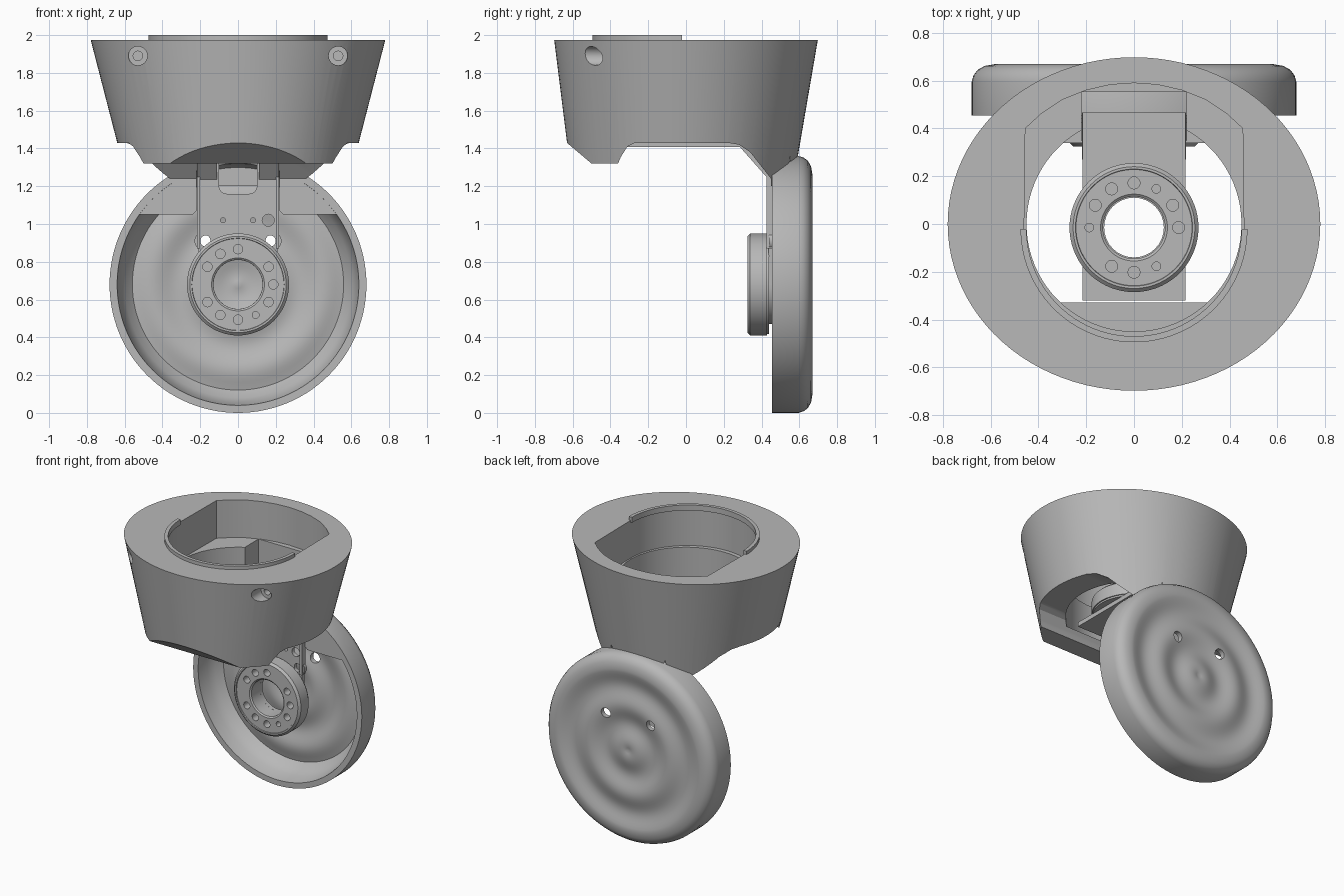
import bpy, bmesh, math
from mathutils import Matrix, Vector

cube = bpy.data.objects.get("Cube")
if cube:
    bpy.data.objects.remove(cube, do_unlink=True)

grey = bpy.data.materials.new("plain grey")
grey.use_nodes = True
grey.diffuse_color = (0.48, 0.48, 0.48, 1)
grey.node_tree.nodes["Principled BSDF"].inputs["Base Color"].default_value = grey.diffuse_color


def finish(name, bm):
    bmesh.ops.recalc_face_normals(bm, faces=bm.faces)
    mesh = bpy.data.meshes.new(name)
    bm.to_mesh(mesh)
    bm.free()
    mesh.materials.append(grey)
    obj = bpy.data.objects.new(name, mesh)
    bpy.context.collection.objects.link(obj)
    return obj


def loft(name, rings):
    """Solid through rings with equal point counts."""
    bm = bmesh.new()
    loops = [[bm.verts.new(p) for p in ring] for ring in rings]
    n = len(loops[0])
    for a, b in zip(loops, loops[1:]):
        for i in range(n):
            j = (i + 1) % n
            bm.faces.new((a[i], a[j], b[j], b[i]))
    bm.faces.new(loops[0])
    bm.faces.new(loops[-1])
    return finish(name, bm)


def prism(name, pts, axis, lo, hi):
    """Outline pushed along one axis."""
    place = {"x": lambda a, b, t: (t, a, b),
             "y": lambda a, b, t: (a, t, b),
             "z": lambda a, b, t: (a, b, t)}[axis]
    return loft(name, [[place(a, b, t) for a, b in pts] for t in (lo, hi)])


def arc(r, a0, a1, n, cx=0, cy=0, ry=None):
    angles = [math.radians(a0 + (a1 - a0) * i / n) for i in range(n + 1)]
    return [(cx + r * math.cos(t), cy + (ry or r) * math.sin(t)) for t in angles]


def circle(r, cx=0, cy=0, n=32, ry=None):
    return arc(r, 0, 360, n, cx, cy, ry)[:-1]


def rect(x0, x1, y0, y1):
    return [(x0, y0), (x1, y0), (x1, y1), (x0, y1)]


def lathe(name, profile, steps=96):
    """Closed (radius, height) profile turned about z."""
    bm = bmesh.new()
    vs = [bm.verts.new((r, 0, h)) for r, h in profile]
    edges = [bm.edges.new((vs[i - 1], vs[i])) for i in range(len(vs))
             if profile[i - 1][0] + profile[i][0] > 0]
    bmesh.ops.spin(bm, geom=vs + edges, cent=(0, 0, 0), axis=(0, 0, 1),
                   angle=math.tau, steps=steps)
    bmesh.ops.remove_doubles(bm, verts=bm.verts, dist=1e-5)
    return finish(name, bm)


def cut(obj, *cutters, operation="DIFFERENCE"):
    for cutter in cutters:
        cutter.hide_render = True
        mod = obj.modifiers.new("cut", "BOOLEAN")
        mod.operation = operation
        mod.solver = "EXACT"
        mod.object = cutter
        bpy.context.view_layer.objects.active = obj
        with bpy.context.temp_override(object=obj, active_object=obj):
            bpy.ops.object.modifier_apply(modifier=mod.name)
        bpy.data.objects.remove(cutter, do_unlink=True)


# Tapered oval housing, trimmed underneath by a side outline
housing = loft("housing", [
    [(x, y, 1.2) for x, y in circle(0.58, 0, -0.018, 96, 0.583)],
    [(x, y, 1.975) for x, y in circle(0.78, 0, 0, 96, 0.698)]])
underside = [(-0.75, 1.53), (-0.5, 1.32), (-0.36, 1.32), (-0.345, 1.355),
             (-0.31, 1.41), (-0.27, 1.43), (0.22, 1.43), (0.28, 1.42),
             (0.34, 1.38), (0.45, 1.24), (0.45, 1), (-0.75, 1)]
half = [(0.455, 0.4), (0.39, 0.46), (0.3, 0.52), (0.2, 0.56), (0.1, 0.583)]
opening = (arc(0.46, 180, 360, 40, 0, -0.02) + half + [(0, 0.59)]
           + [(-x, y) for x, y in reversed(half)])
cut(housing,
    prism("trim", underside, "x", -1, 1),
    prism("opening", opening, "z", 1.7, 2.1),
    prism("bore", circle(0.45, 0, 0, 80), "z", 1.38, 1.83),
    prism("neck_channel", rect(-0.22, 0.22, 0.35, 0.552), "z", 1.1, 1.76))
for s in (-1, 1):
    cut(housing,
        prism("counterbore", circle(0.05, 0.53 * s, 1.89), "y", -0.8, -0.42),
        prism("screw_bore", circle(0.025, 0.53 * s, 1.89), "y", -0.5, -0.3))

# Raised half ring around the front of the opening
prism("rim_lip", arc(0.475, 180, 360, 48, 0, -0.02) + arc(0.45, 360, 180, 48, 0, -0.02),
      "z", 1.96, 2.0)

# Round wheel cover with a rippled back
CENTRE = 0.68
turn = Matrix.Translation((0, 0, CENTRE)) @ Matrix.Rotation(math.radians(-90), 4, "X")


def ripple(r):
    return 0.657 + 0.013 * math.cos(math.tau * (r - 0.32) / 0.27)


radii = [0.58 - 0.58 * i / 28 for i in range(29)]
outer = [(0.64, 0.455), (0.68, 0.455), (0.68, 0.595), (0.672, 0.622), (0.655, 0.645),
         (0.625, 0.662)] + [(max(r, 0), ripple(r)) for r in radii]
inner = [(max(r, 0), ripple(r) - 0.035) for r in reversed(radii) if r < 0.56]
cover = lathe("wheel_cover", outer + inner + [(0.6, 0.59), (0.625, 0.54)], 112)
cover.data.transform(turn)
for s in (-1, 1):
    cut(cover, prism("back_hole", circle(0.036, 0.18 * s, 0.91), "y", 0.5, 0.8))

# Flat webs filling the upper part of the cover on both sides
a0 = math.degrees(math.asin(0.37 / 0.655))
a1 = math.degrees(math.acos(0.22 / 0.655))
web = [(0.22, 1.07), (0.24, 1.05)] + arc(0.655, a0, a1, 12, 0, CENTRE)
for s, side in ((1, "left"), (-1, "right")):
    prism("cover_web_" + side, [(s * x, z) for x, z in web], "y", 0.457, 0.62)

# Bent bracket: upright plate, level plate and corner gussets
upright = prism("upright_plate", arc(0.21, 180, 360, 24, 0, CENTRE)
                + [(0.21, 1.44), (-0.21, 1.44)], "y", 0.437, 0.467)
slot = arc(0.04, 180, 270, 6, -0.06, 1.2) + arc(0.04, 270, 360, 6, 0.06, 1.2)
cut(upright,
    prism("slot", slot + [(0.1, 1.404), (-0.1, 1.404)], "y", 0.3, 0.6),
    prism("centre_hole", circle(0.13, 0, CENTRE), "y", 0.3, 0.6))
for x, z, r in ((-0.08, 1.02, 0.013), (0.08, 1.02, 0.013), (0.16, 1.02, 0.032),
                (-0.17, 0.91, 0.03), (0.17, 0.91, 0.03)):
    cut(upright, prism("plate_hole", circle(r, x, z, 20), "y", 0.3, 0.6))

level = prism("level_plate", rect(-0.215, 0.215, -0.32, 0.467), "z", 1.408, 1.44)
cut(level, prism("level_hole", circle(0.125, 0, -0.015), "z", 1.3, 1.6))

for s, side in ((1, "left"), (-1, "right")):
    x0, x1 = sorted((0.11 * s, 0.2 * s))
    prism("gusset_" + side, [(0.29, 1.42), (0.45, 1.42), (0.45, 1.22)], "x", x0, x1)
    x0, x1 = sorted((0.2 * s, 0.218 * s))
    prism("edge_flange_" + side, [(0.27, 1.425), (0.467, 1.425), (0.467, 0.87),
                                  (0.425, 0.87), (0.425, 1.25)], "x", x0, x1)
    ear = prism("ear_" + side, circle(0.05, 0.18 * s, 0.91), "y", 0.44, 0.465)
    cut(ear, prism("ear_hole", circle(0.034, 0.18 * s, 0.91), "y", 0.3, 0.6))


# Bolt-circle hubs: one on each plate
def hub(name, skipped, small, matrix):
    ring = lathe(name, [(0.13, 0), (0.262, 0), (0.262, 0.012), (0.27, 0.012), (0.27, 0.1),
                        (0.255, 0.115), (0.245, 0.115), (0.243, 0.108), (0.14, 0.108),
                        (0.13, 0.1)], 72)
    for k in range(12):
        if k not in skipped:
            t = k * math.tau / 12
            r, floor = (0.018, -0.1) if k in small else (0.025, 0.05)
            spot = circle(r, 0.187 * math.cos(t), 0.187 * math.sin(t), 20)
            cut(ring, prism("bolt_hole", spot, "z", floor, 0.2))
    ring.data.transform(matrix)


face_front = Matrix.Translation((0, 0.44, CENTRE)) @ Matrix.Rotation(math.radians(90), 4, "X")
hub("wheel_hub", (2, 6), (10,), face_front)
hub("swivel_hub", (7, 11), (2, 6, 10), Matrix.Translation((0, -0.015, 1.438)))

# Smooth curved walls while keeping edges crisp
bpy.ops.object.select_all(action="DESELECT")
for obj in bpy.context.collection.objects:
    if obj.type == "MESH":
        obj.select_set(True)
        bpy.context.view_layer.objects.active = obj
bpy.ops.object.shade_smooth_by_angle(angle=math.radians(30))
